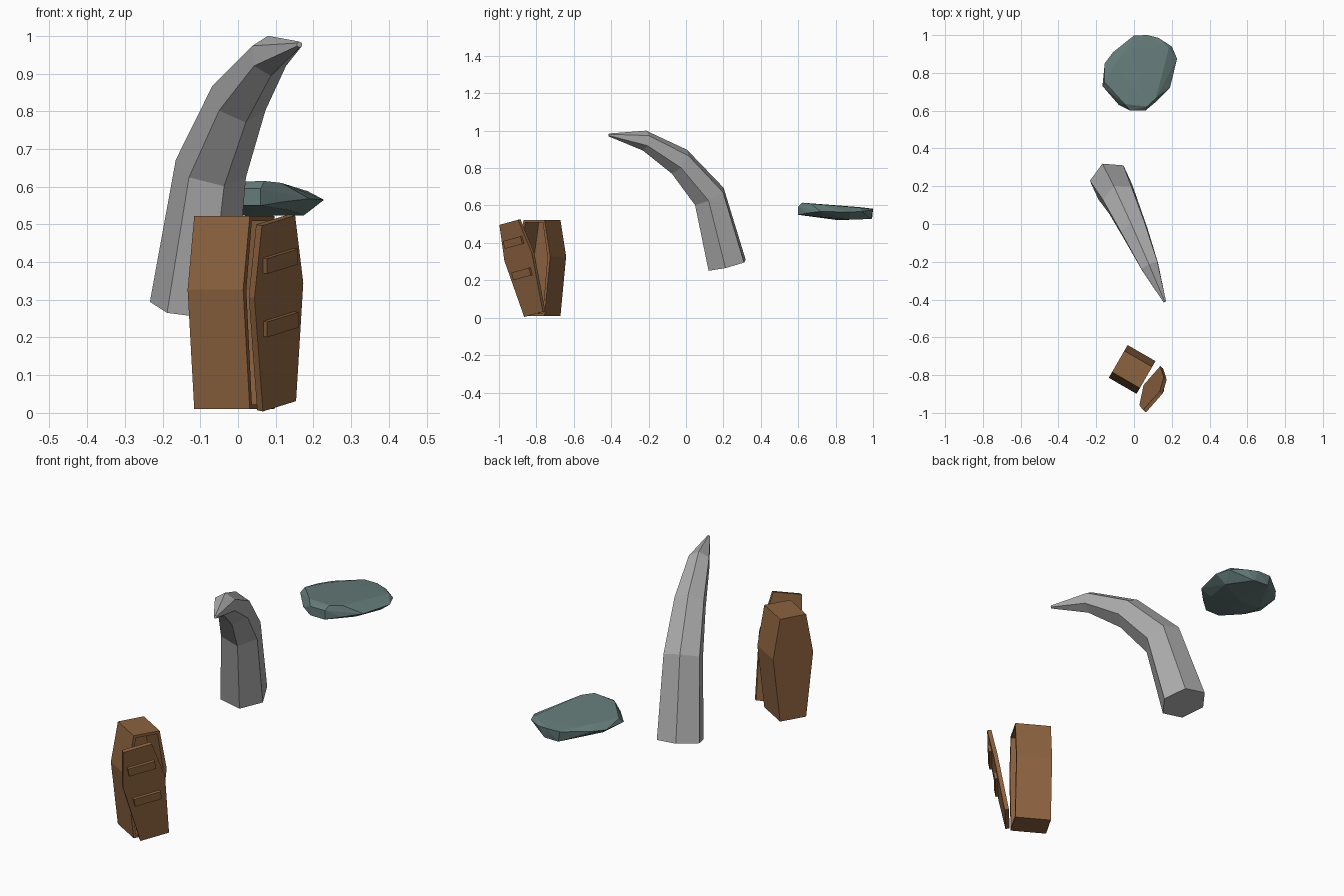
import bpy, bmesh, math
from mathutils import Vector, Matrix

if "Cube" in bpy.data.objects:
    bpy.data.objects.remove(bpy.data.objects["Cube"])


def material(name, rgb):
    m = bpy.data.materials.new(name)
    m.diffuse_color = (*rgb, 1)
    m.use_nodes = True
    m.node_tree.nodes["Principled BSDF"].inputs["Base Color"].default_value = m.diffuse_color
    return m


WOOD = material("brown wood", (0.265, 0.123, 0.050))
BONE = material("grey horn", (0.42, 0.42, 0.42))
STONE = material("slate stone", (0.128, 0.200, 0.192))


def finish(bm, name, mat):
    bmesh.ops.recalc_face_normals(bm, faces=bm.faces)
    me = bpy.data.meshes.new(name)
    bm.to_mesh(me)
    bm.free()
    me.materials.append(mat)
    ob = bpy.data.objects.new(name, me)
    bpy.context.collection.objects.link(ob)
    return ob


def frame(origin, u, v):
    """Matrix with local x = u (width), y = v (up), z = outward normal."""
    v = Vector(v).normalized()
    u = Vector(u)
    u = (u - v * u.dot(v)).normalized()
    n = u.cross(v)
    m = Matrix((u, v, n)).transposed().to_4x4()
    m.translation = Vector(origin)
    return m


def coffin_outline(end, mid, height, mid_height):
    return [(-end, 0), (end, 0), (mid, mid_height), (end, height),
            (-end, height), (-mid, mid_height)]


def slab(outline, z0, z1, mat4, hollow=None):
    """Extruded outline; hollow = (rim, depth) recesses the z1 face."""
    bm = bmesh.new()
    face = bm.faces.new([bm.verts.new((x, y, z1)) for x, y in outline])
    back = [bm.verts.new((x, y, z0)) for x, y in outline]
    front = list(face.verts)
    bm.faces.new(back[::-1])
    for i in range(len(front)):
        j = (i + 1) % len(front)
        bm.faces.new([front[i], back[i], back[j], front[j]])
    if hollow:
        face.normal_update()
        bmesh.ops.inset_region(bm, faces=[face], thickness=hollow[0])
        res = bmesh.ops.extrude_face_region(bm, geom=[face])
        verts = [g for g in res["geom"] if isinstance(g, bmesh.types.BMVert)]
        bmesh.ops.translate(bm, vec=(0, 0, -hollow[1]), verts=verts)
        if face.is_valid:
            bm.faces.remove(face)
    bm.transform(mat4)
    return bm


# coffin body: hollow box, open towards front right
body = frame((-0.01, -0.77, 0.01), (0.5, 0.866, 0), (0, 0, 1))
finish(slab(coffin_outline(0.065, 0.1, 0.512, 0.317), -0.085, 0.085, body,
            (0.017, 0.145)), "coffin_body", WOOD)

# lid leaning away from the body, with two crossbars
lid = frame((0.11, -0.815, 0.0175), (0.645, 0.72, 0.25), (-0.005, -0.26, 0.966))
finish(slab(coffin_outline(0.068, 0.1, 0.51, 0.318), -0.02, 0, lid),
       "coffin_lid", WOOD)
for name, s in (("upper_crossbar", 0.40), ("lower_crossbar", 0.226)):
    rect = [(-0.064, s - 0.021), (0.064, s - 0.021),
            (0.064, s + 0.021), (-0.064, s + 0.021)]
    finish(slab(rect, -0.005, 0.013, lid), name, WOOD)

# curved horn: six-sided rings (centre, radius, tilt of the outer direction)
rings = [((-0.122, 0.22, 0.28), 0.113, 15),
         ((-0.072, 0.125, 0.648), 0.096, 29),
         ((0.002, -0.035, 0.834), 0.078, 55),
         ((0.083, -0.222, 0.947), 0.054, 80),
         ((0.163, -0.412, 0.977), 0.008, 85)]
outward = Vector((-0.417, 0.909, 0))
side = Vector((0.909, 0.417, 0))
bm = bmesh.new()
loops = []
for centre, radius, tilt in rings:
    t = math.radians(tilt)
    o = outward * math.cos(t) + Vector((0, 0, math.sin(t)))
    loops.append([bm.verts.new(Vector(centre) + radius * (
        o * math.cos(k * math.pi / 3) + side * math.sin(k * math.pi / 3)))
        for k in range(6)])
for a, b in zip(loops, loops[1:]):
    for k in range(6):
        j = (k + 1) % 6
        bm.faces.new([a[k], a[j], b[j], b[k]])
bm.faces.new(loops[0][::-1])
bm.faces.new(loops[-1])
finish(bm, "horn", BONE)

# flat stone: convex hull of top, rim and bottom points
top = [(-0.05, 0.635, 0.612), (0.07, 0.622, 0.615), (0.115, 0.665, 0.610),
       (0.185, 0.93, 0.588), (-0.02, 0.93, 0.591), (-0.10, 0.85, 0.597),
       (-0.155, 0.75, 0.598)]
rim = [(0.228, 0.875, 0.565), (0.19, 0.72, 0.568), (0.20, 0.94, 0.568),
       (0.13, 0.985, 0.575), (0.07, 1.0, 0.582), (0.0, 0.998, 0.583),
       (-0.11, 0.91, 0.58), (-0.155, 0.85, 0.578), (-0.167, 0.73, 0.575),
       (-0.08, 0.63, 0.565), (-0.02, 0.6, 0.595), (0.06, 0.6, 0.595),
       (-0.02, 0.6, 0.55), (0.06, 0.6, 0.55), (0.12, 0.65, 0.56)]
bottom = [(0.175, 0.88, 0.524), (0.03, 0.81, 0.522), (-0.10, 0.80, 0.532),
          (0.01, 0.995, 0.53), (0.09, 0.99, 0.528), (0.14, 0.73, 0.537),
          (-0.09, 0.70, 0.54)]
bm = bmesh.new()
for p in top + rim + bottom:
    bm.verts.new(p)
res = bmesh.ops.convex_hull(bm, input=bm.verts)
loose = [v for v in bm.verts if not v.link_faces]
bmesh.ops.delete(bm, geom=loose, context="VERTS")
finish(bm, "flat_stone", STONE)
